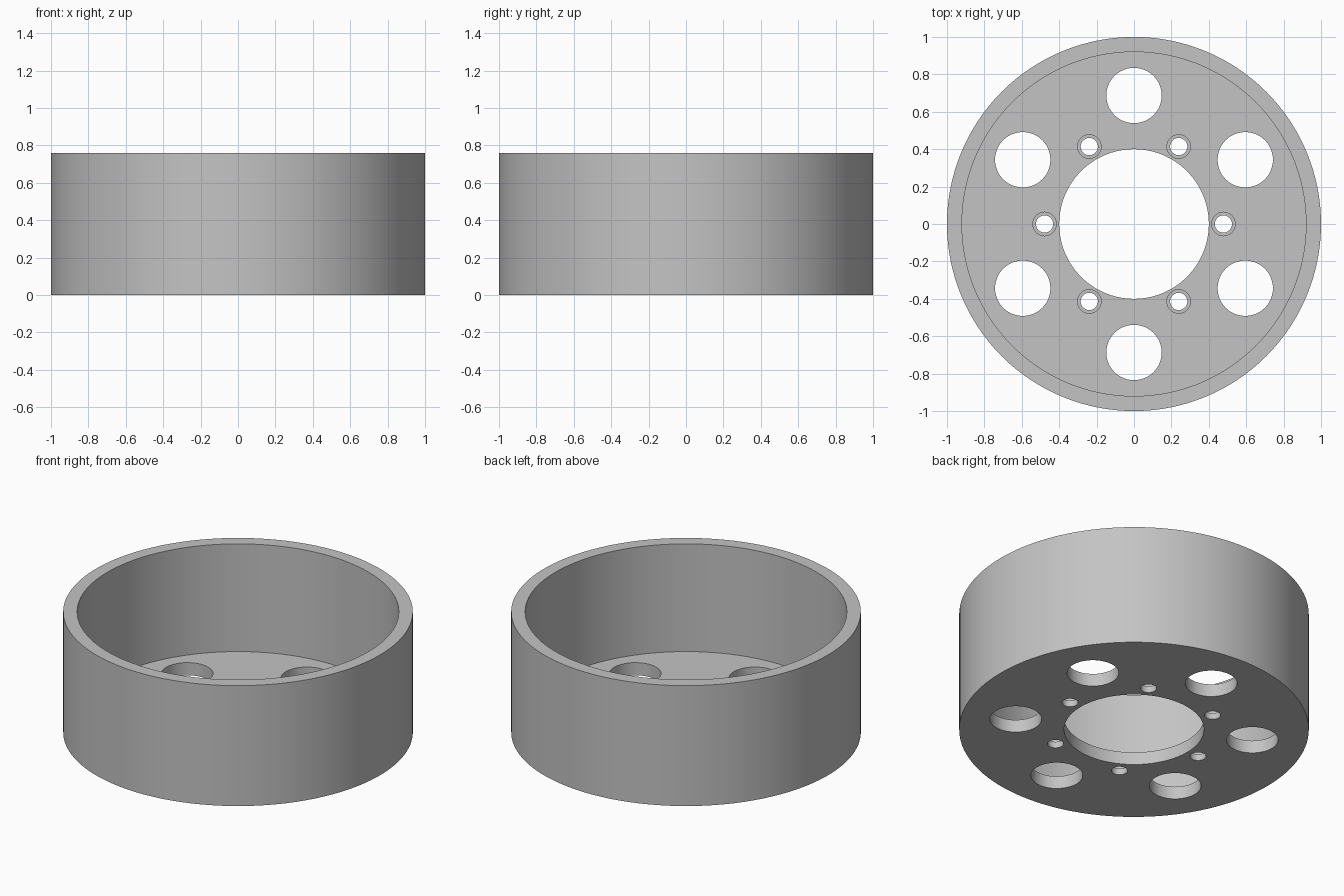
import bpy, bmesh, math
from mathutils import Matrix

if "Cube" in bpy.data.objects:
    bpy.data.objects.remove(bpy.data.objects["Cube"], do_unlink=True)

RADIUS, INNER, HUB = 1.0, 0.92, 0.4
HEIGHT, FLOOR = 0.76, 0.08

grey = bpy.data.materials.new("plain grey")
grey.use_nodes = True
colour = (0.55, 0.55, 0.55, 1)
grey.diffuse_color = colour
grey.node_tree.nodes["Principled BSDF"].inputs["Base Color"].default_value = colour


def add_object(name, bm):
    bmesh.ops.recalc_face_normals(bm, faces=bm.faces)
    mesh = bpy.data.meshes.new(name)
    bm.to_mesh(mesh)
    bm.free()
    mesh.materials.append(grey)
    obj = bpy.data.objects.new(name, mesh)
    bpy.context.collection.objects.link(obj)
    return obj


def lathe(name, profile, steps):
    """Spin a closed (radius, height) profile around z."""
    bm = bmesh.new()
    verts = [bm.verts.new((r, 0, z)) for r, z in profile]
    edges = [bm.edges.new((verts[i - 1], v)) for i, v in enumerate(verts)]
    bmesh.ops.spin(bm, geom=verts + edges, cent=(0, 0, 0), axis=(0, 0, 1),
                   angle=math.tau, steps=steps, use_duplicate=False)
    bmesh.ops.remove_doubles(bm, verts=bm.verts, dist=1e-5)
    return add_object(name, bm)


def hole_ring(name, ring, radius, bottom, top, start):
    """Six cylinders spaced evenly on a circle."""
    bm = bmesh.new()
    for k in range(6):
        place = (Matrix.Rotation(math.radians(start + 60 * k), 4, "Z")
                 @ Matrix.Translation((ring, 0, (bottom + top) / 2)))
        bmesh.ops.create_cone(bm, cap_ends=True, segments=48, radius1=radius,
                              radius2=radius, depth=top - bottom, matrix=place)
    obj = add_object(name, bm)
    obj.hide_render = True
    return obj


# Drum: outer wall, rim, and floor with a central opening
drum = lathe("drum", [(HUB, 0), (RADIUS, 0), (RADIUS, HEIGHT),
                      (INNER, HEIGHT), (INNER, FLOOR), (HUB, FLOOR)], 128)

# Large holes, bolt holes, and the recesses around the bolt holes
cutters = [
    hole_ring("large_hole_cutter", 0.687, 0.148, -0.1, 0.2, 30),
    hole_ring("bolt_recess_cutter", 0.478, 0.063, FLOOR / 2, 0.2, 0),
    hole_ring("bolt_hole_cutter", 0.478, 0.046, -0.1, 0.2, 0),
]
bpy.ops.object.select_all(action="DESELECT")
bpy.context.view_layer.objects.active = drum
drum.select_set(True)
for cutter in cutters:
    mod = drum.modifiers.new(cutter.name, "BOOLEAN")
    mod.operation = "DIFFERENCE"
    mod.solver = "EXACT"
    mod.object = cutter
    bpy.ops.object.modifier_apply(modifier=mod.name)
    bpy.data.objects.remove(cutter, do_unlink=True)

bpy.ops.object.shade_smooth_by_angle(angle=math.radians(30))
